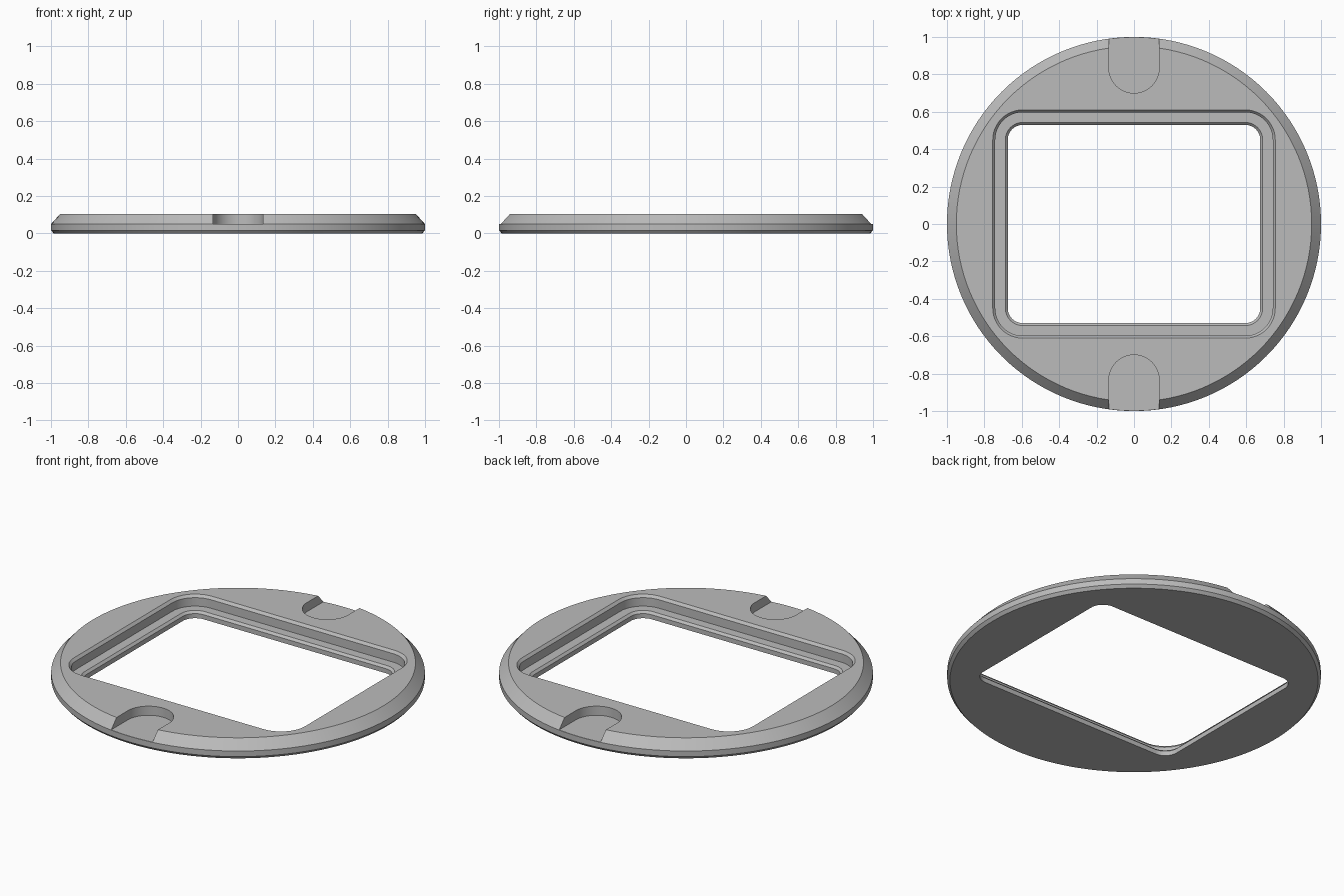
import bpy, bmesh, math

cube = bpy.data.objects.get("Cube")
if cube:
    bpy.data.objects.remove(cube)

TOP = 0.105
FLOOR = 0.051

grey = bpy.data.materials.new("plain grey")
grey.use_nodes = True
colour = (0.5, 0.5, 0.5, 1)
grey.diffuse_color = colour
grey.node_tree.nodes["Principled BSDF"].inputs["Base Color"].default_value = colour


def loft(name, rings):
    """Closed solid skinned through rings of equal point count."""
    bm = bmesh.new()
    loops = [[bm.verts.new(p) for p in ring] for ring in rings]
    n = len(loops[0])
    for a, b in zip(loops, loops[1:]):
        for i in range(n):
            j = (i + 1) % n
            bm.faces.new((a[i], a[j], b[j], b[i]))
    bm.faces.new(loops[0][::-1])
    bm.faces.new(loops[-1])
    bmesh.ops.recalc_face_normals(bm, faces=bm.faces)
    mesh = bpy.data.meshes.new(name)
    bm.to_mesh(mesh)
    bm.free()
    mesh.materials.append(grey)
    obj = bpy.data.objects.new(name, mesh)
    bpy.context.collection.objects.link(obj)
    return obj


def circle(r, z, n=128):
    return [(r * math.cos(math.tau * i / n), r * math.sin(math.tau * i / n), z)
            for i in range(n)]


def rounded_rect(r, z, cx=0.595, cy=0.45, steps=12):
    """Rounded rectangle with corner centres at (cx, cy) and corner radius r."""
    pts = []
    for k, (sx, sy) in enumerate(((1, 1), (-1, 1), (-1, -1), (1, -1))):
        for i in range(steps + 1):
            a = math.pi / 2 * (k + i / steps)
            pts.append((sx * cx + r * math.cos(a), sy * cy + r * math.sin(a), z))
    return pts


def slot(side, z, half=0.135, centre=0.835, steps=24):
    """Round-ended slot outline that runs out past the rim."""
    pts = [(-half, side * 1.2, z)]
    for i in range(steps + 1):
        a = math.pi * i / steps
        pts.append((-half * math.cos(a), side * (centre - half * math.sin(a)), z))
    return pts + [(half, side * 1.2, z)]


# Round plate with a small lower and a large upper chamfer
plate = loft("round_plate", [circle(0.985, 0), circle(1, 0.017),
                             circle(1, 0.05), circle(0.95, TOP)])

# Stepped window opening: inner wall, chamfer, ledge, outer wall, chamfer
opening = loft("window_cutter", [rounded_rect(r, z) for r, z in (
    (0.08, -0.05), (0.08, 0.027), (0.093, 0.04), (0.147, 0.04),
    (0.147, 0.09), (0.187, 0.135))])

# Finger notches at the front and back of the rim
notches = [loft(name, [slot(side, FLOOR), slot(side, 0.2)])
           for name, side in (("front_notch_cutter", -1), ("back_notch_cutter", 1))]

for cutter in [opening] + notches:
    cutter.hide_render = True
    cutter.hide_set(True)
    mod = plate.modifiers.new(cutter.name, 'BOOLEAN')
    mod.operation = 'DIFFERENCE'
    mod.solver = 'EXACT'
    mod.object = cutter

# Apply the cuts, then remove the cutters
bpy.context.view_layer.objects.active = plate
plate.select_set(True)
for mod in list(plate.modifiers):
    bpy.ops.object.modifier_apply(modifier=mod.name)
for cutter in [opening] + notches:
    bpy.data.objects.remove(cutter)

bpy.ops.object.shade_smooth_by_angle(angle=math.radians(20))
